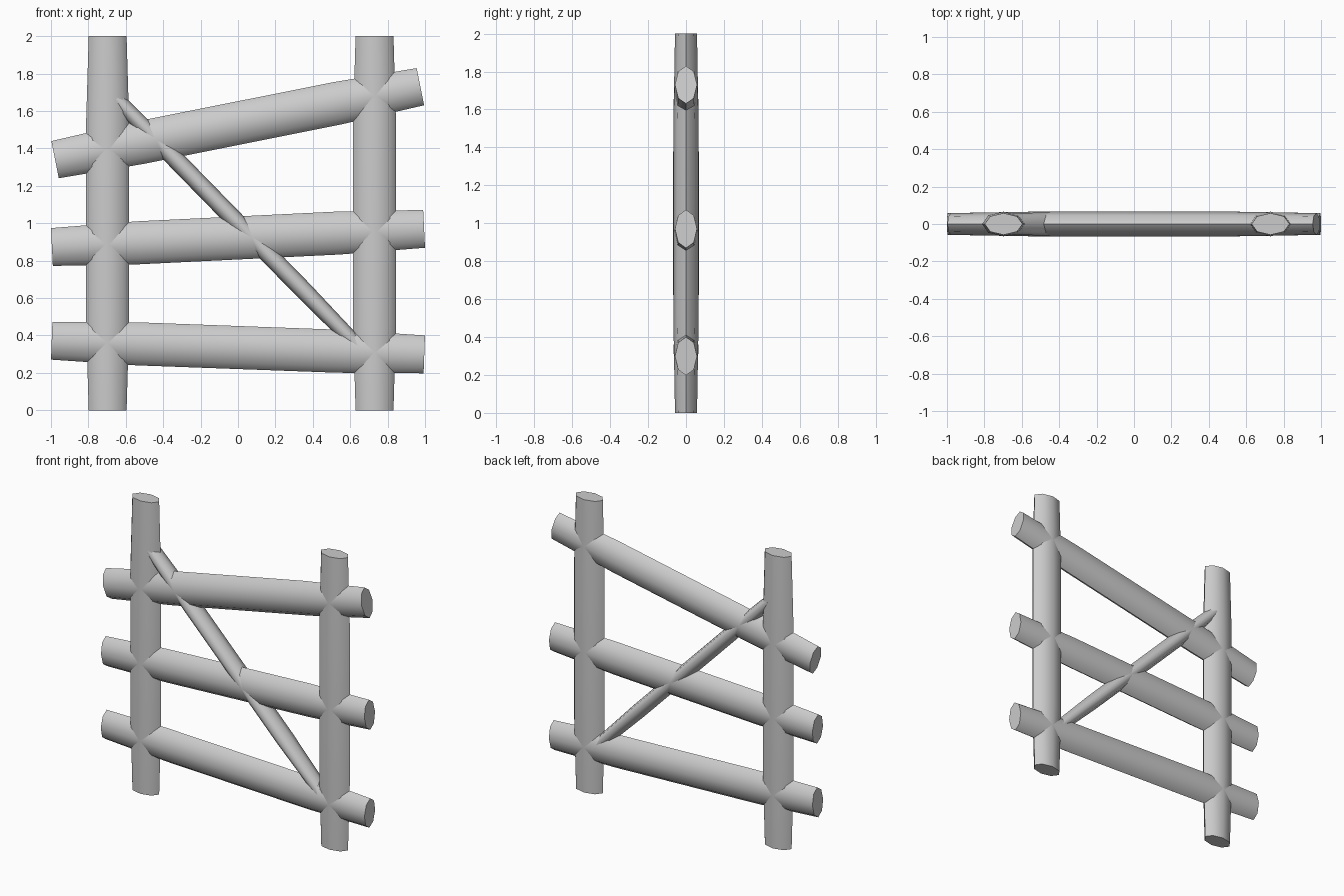
import bpy, bmesh, math
from mathutils import Vector

if "Cube" in bpy.data.objects:
    bpy.data.objects.remove(bpy.data.objects["Cube"])

SIDES = 8


def log(name, start, end, half_width, half_depth, taper=0.88):
    """Flattened eight-sided log in the XZ plane, slimmer towards its ends."""
    a = Vector((start[0], 0, start[1]))
    b = Vector((end[0], 0, end[1]))
    axis = (b - a).normalized()
    side = axis.cross(Vector((0, 1, 0)))
    front = Vector((0, 1, 0))
    bm = bmesh.new()
    rings = []
    for t, s in ((0, taper), (0.23, 1), (0.77, 1), (1, taper)):
        c = a.lerp(b, t)
        ring = []
        for i in range(SIDES):
            ang = 2 * math.pi * i / SIDES
            ring.append(bm.verts.new(c + side * (half_width * s * math.cos(ang))
                                     + front * (half_depth * s * math.sin(ang))))
        rings.append(ring)
    for r0, r1 in zip(rings, rings[1:]):
        for i in range(SIDES):
            j = (i + 1) % SIDES
            bm.faces.new((r0[i], r0[j], r1[j], r1[i]))
    bm.faces.new(rings[0])
    bm.faces.new(rings[-1])
    bmesh.ops.recalc_face_normals(bm, faces=bm.faces)
    mesh = bpy.data.meshes.new(name)
    bm.to_mesh(mesh)
    bm.free()
    obj = bpy.data.objects.new(name, mesh)
    bpy.context.collection.objects.link(obj)
    bpy.ops.object.select_all(action='DESELECT')
    obj.select_set(True)
    bpy.context.view_layer.objects.active = obj
    bpy.ops.object.shade_smooth_by_angle(angle=math.radians(65))
    return obj


# Upright posts
log("left_post", (-0.697, 0), (-0.697, 2), 0.115, 0.066)
log("right_post", (0.73, 0), (0.73, 2), 0.115, 0.066)

# Crooked horizontal rails
log("top_rail", (-0.978, 1.34), (0.975, 1.73), 0.115, 0.066)
log("middle_rail", (-0.995, 0.873), (0.995, 0.97), 0.115, 0.066)
log("bottom_rail", (-0.996, 0.372), (0.996, 0.299), 0.115, 0.066)

# Thin diagonal brace
log("diagonal_brace", (-0.65, 1.665), (0.65, 0.335), 0.048, 0.068, 0.82)
